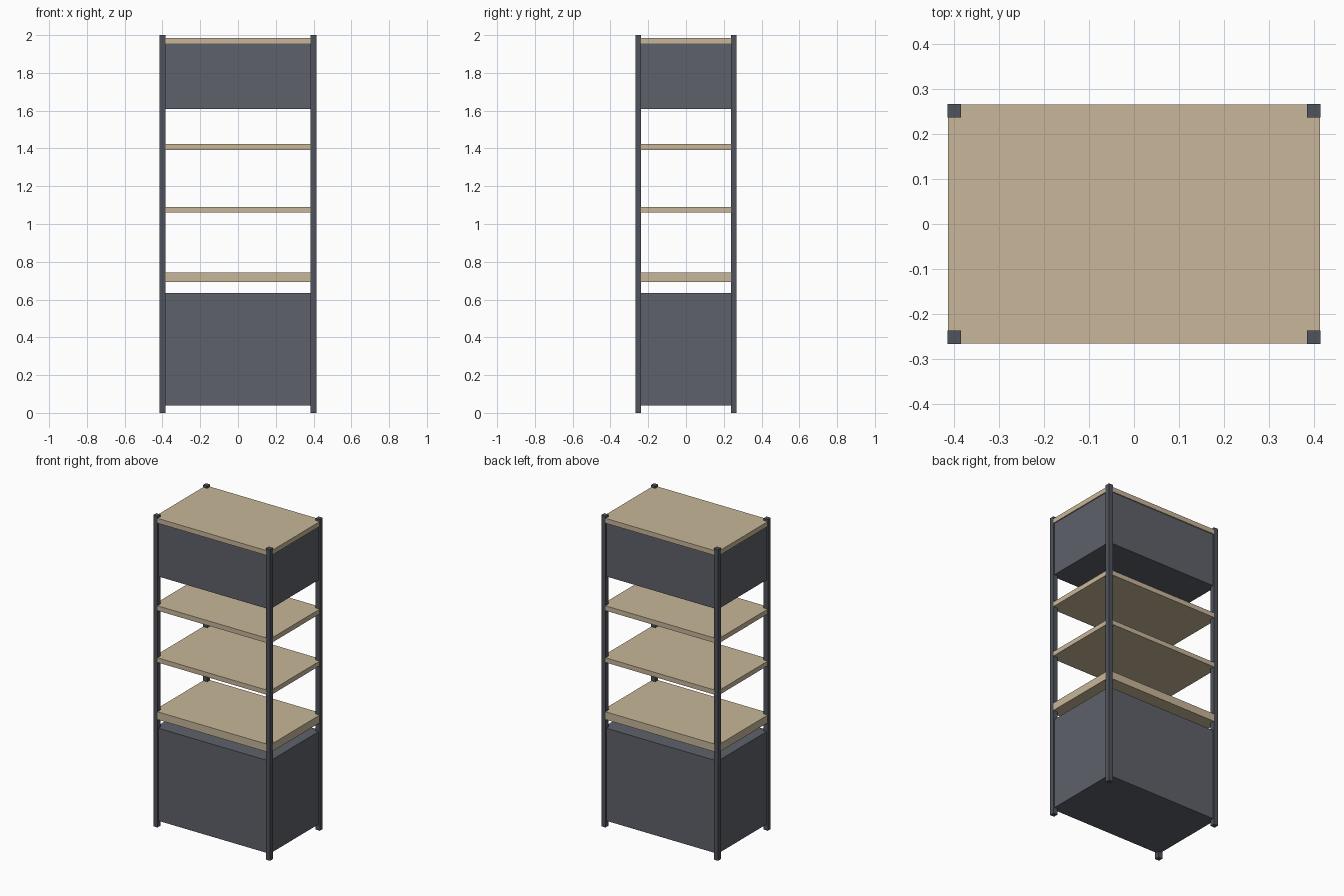
import bpy
import bmesh

if "Cube" in bpy.data.objects:
    bpy.data.objects.remove(bpy.data.objects["Cube"])

HX, HY = 0.415, 0.2675   # half width and half depth over the posts
POST = 0.03


def material(name, rgb):
    m = bpy.data.materials.new(name)
    m.diffuse_color = (*rgb, 1)
    m.use_nodes = True
    m.node_tree.nodes["Principled BSDF"].inputs["Base Color"].default_value = m.diffuse_color
    return m


def box(name, x, y, z, mat):
    """Axis-aligned block from (min, max) ranges."""
    bm = bmesh.new()
    bmesh.ops.create_cube(bm, size=1)
    for v in bm.verts:
        v.co = [r[0] if c < 0 else r[1] for c, r in zip(v.co, (x, y, z))]
    me = bpy.data.meshes.new(name)
    bm.to_mesh(me)
    bm.free()
    me.materials.append(mat)
    ob = bpy.data.objects.new(name, me)
    bpy.context.collection.objects.link(ob)
    return ob


def slab(name, inset, z0, z1, mat):
    """Full-footprint block, set in slightly from the post faces."""
    x, y = HX - inset, HY - inset
    return box(name, (-x, x), (-y, y), (z0, z1), mat)


frame = material("frame_metal", (0.08, 0.088, 0.107))
panel = material("cabinet_grey", (0.112, 0.12, 0.142))
wood = material("shelf_wood", (0.58, 0.47, 0.32))

# Corner posts, one mirrored to all four corners
post = box("corner_posts", (HX - POST, HX), (HY - POST, HY), (0, 2), frame)
mirror = post.modifiers.new("mirror", 'MIRROR')
mirror.use_axis = (True, True, False)

# Closed cabinets at bottom and top
slab("lower_cabinet", 0.008, 0.04, 0.635, panel)
slab("upper_cabinet", 0.008, 1.61, 1.955, panel)

# Wooden shelves, the lowest one thicker
for name, z0, z1 in (("counter_shelf", 0.693, 0.743),
                     ("middle_shelf", 1.06, 1.09),
                     ("high_shelf", 1.393, 1.424),
                     ("top_board", 1.955, 1.986)):
    slab(name, 0.001, z0, z1, wood)
